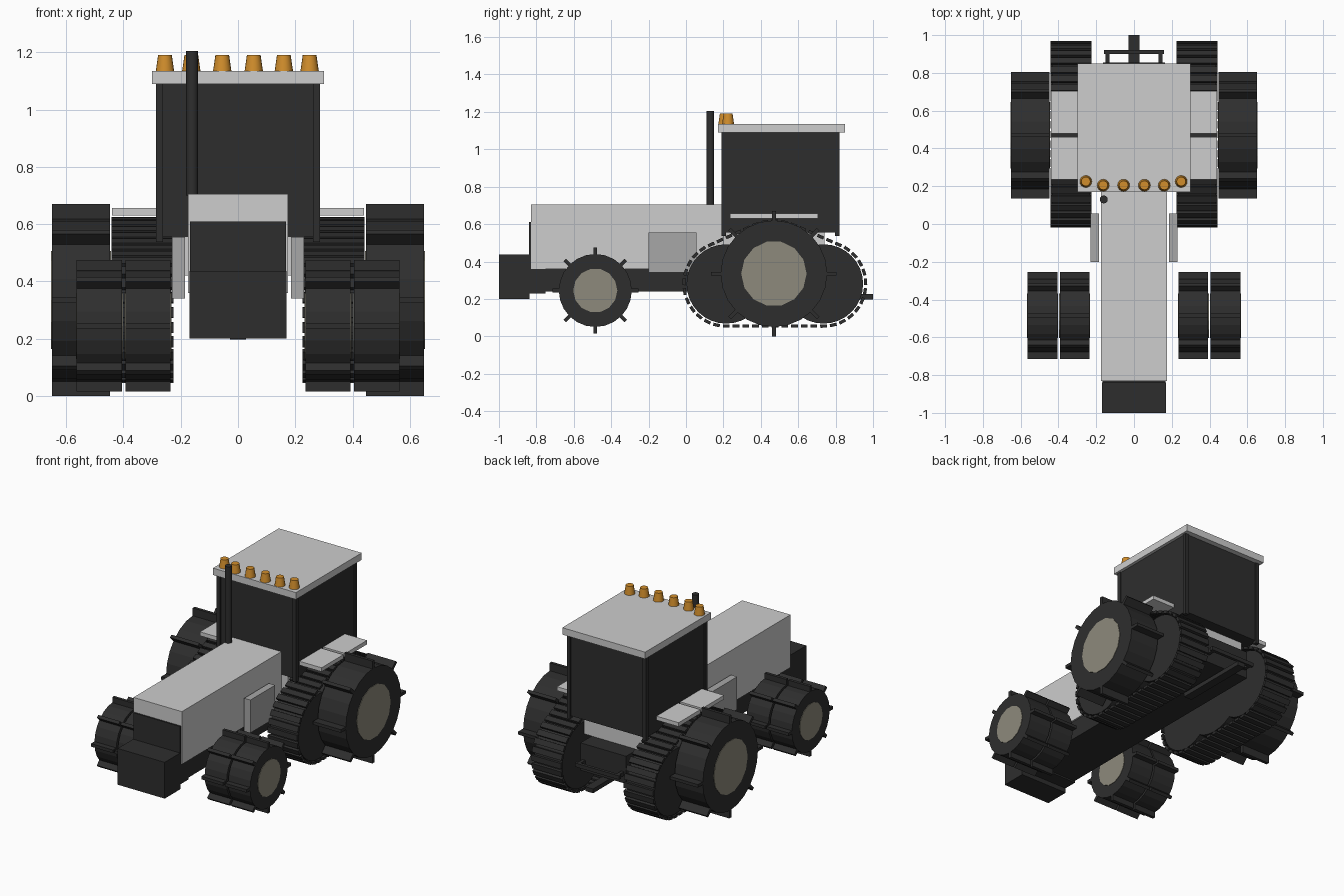
import bpy, bmesh, math
from mathutils import Vector, Matrix, geometry

if "Cube" in bpy.data.objects:
    bpy.data.objects.remove(bpy.data.objects["Cube"])


def material(name, r, g, b):
    m = bpy.data.materials.new(name)
    m.use_nodes = True
    m.diffuse_color = (r, g, b, 1)
    m.node_tree.nodes["Principled BSDF"].inputs["Base Color"].default_value = (r, g, b, 1)
    return m


LIGHT = material("light_grey", 0.61, 0.61, 0.61)
MID = material("mid_grey", 0.39, 0.39, 0.39)
DARK = material("charcoal", 0.027, 0.027, 0.027)
HUB = material("beige_hub", 0.27, 0.255, 0.2)
AMBER = material("amber", 0.64, 0.27, 0.025)


def add_box(bm, x, y, z, mat=Matrix()):
    """Box from three (low, high) ranges."""
    size = Matrix.Diagonal((x[1] - x[0], y[1] - y[0], z[1] - z[0], 1))
    mid = Matrix.Translation((sum(x) / 2, sum(y) / 2, sum(z) / 2))
    bmesh.ops.create_cube(bm, size=1, matrix=mat @ mid @ size)


def add_disc(bm, x, y, z, r, sides):
    """Cylinder lying along x."""
    place = Matrix.Translation((sum(x) / 2, y, z)) @ Matrix.Rotation(math.pi / 2, 4, 'Y')
    bmesh.ops.create_cone(bm, cap_ends=True, segments=sides, radius1=r, radius2=r,
                          depth=x[1] - x[0], matrix=place)


def finish(bm, name, mat, smooth=False):
    me = bpy.data.meshes.new(name)
    bm.to_mesh(me)
    bm.free()
    ob = bpy.data.objects.new(name, me)
    bpy.context.scene.collection.objects.link(ob)
    me.materials.append(mat)
    if smooth:
        bpy.ops.object.select_all(action='DESELECT')
        ob.select_set(True)
        bpy.context.view_layer.objects.active = ob
        bpy.ops.object.shade_smooth_by_angle(angle=math.radians(35))
    return ob


def box(name, mat, x, y, z):
    bm = bmesh.new()
    add_box(bm, x, y, z)
    return finish(bm, name, mat)


def mirror(ob):
    ob.modifiers.new("Mirror", 'MIRROR')
    return ob


def post(name, mat, x, y, z, r1, r2):
    bm = bmesh.new()
    bmesh.ops.create_cone(bm, cap_ends=True, segments=16, radius1=r1, radius2=r2, depth=z[1] - z[0],
                          matrix=Matrix.Translation((x, y, sum(z) / 2)))
    return finish(bm, name, mat, True)


def wheel(name, x, y, z, r, reach, hub):
    """Tyre with eight paddle lugs and a hub showing on both faces."""
    bm = bmesh.new()
    add_disc(bm, x, y, z, r, 24)
    for i in range(8):
        turn = Matrix.Translation((0, y, z)) @ Matrix.Rotation(i * math.pi / 4, 4, 'X')
        add_box(bm, x, (-0.01, 0.01), (r - 0.02, reach), turn)
    mirror(finish(bm, name + "_tyre", DARK))
    bm = bmesh.new()
    add_disc(bm, (x[0] - 0.003, x[1] + 0.003), y, z, hub, 14)
    mirror(finish(bm, name + "_hub", HUB))


# Hood, chassis and nose
box("hood", LIGHT, (-0.175, 0.175), (-0.83, 0.2), (0.36, 0.705))
box("chassis", DARK, (-0.165, 0.165), (-0.75, 0.2), (0.24, 0.37))
box("rear_housing", DARK, (-0.165, 0.165), (0.2, 0.855), (0.24, 0.42))
box("grille", DARK, (-0.168, 0.168), (-0.84, -0.75), (0.23, 0.61))
box("front_weight", DARK, (-0.17, 0.17), (-1, -0.838), (0.2, 0.437))
mirror(box("side_tank", MID, (0.185, 0.23), (-0.2, 0.055), (0.34, 0.555)))

# Cab with corner posts, floor and roof
box("cab_floor", LIGHT, (-0.22, 0.22), (0.2, 0.74), (0.42, 0.557))
box("cab_glass", DARK, (-0.28, 0.28), (0.197, 0.815), (0.555, 1.09))
bm = bmesh.new()
for y in (0.19, 0.797):
    add_box(bm, (0.262, 0.287), (y, y + 0.025), (0.537, 1.09))
mirror(finish(bm, "cab_posts", DARK))
box("roof", LIGHT, (-0.3, 0.3), (0.17, 0.85), (1.09, 1.135))

# Fender plates
for name, y in (("front_fender", (0.235, 0.46)), ("rear_fender", (0.48, 0.705))):
    mirror(box(name, LIGHT, (0.28, 0.44), y, (0.63, 0.656)))

# Beacons and exhaust
for i, x in enumerate((-0.255, -0.163, -0.055, 0.055, 0.16, 0.25)):
    y = 0.225 if i in (0, 5) else 0.205
    post("beacon_%d" % (i + 1), AMBER, x, y, (1.135, 1.19), 0.032, 0.024)
post("exhaust", DARK, -0.16, 0.13, (0.7, 1.205), 0.021, 0.021)

# Dual front wheels and outer rear wheels
wheel("inner_front", (0.235, 0.393), -0.485, 0.245, 0.195, 0.23, 0.118)
wheel("outer_front", (0.405, 0.563), -0.485, 0.245, 0.195, 0.23, 0.118)
wheel("outer_rear", (0.447, 0.65), 0.47, 0.335, 0.285, 0.335, 0.175)

# Inner rear tracks: rollers wrapped by a belt of separate plates
rollers = ((0.215, 0.28, 0.225), (0.47, 0.335, 0.28), (0.735, 0.28, 0.225))
bm = bmesh.new()
rim = []
for y, z, r in rollers:
    add_disc(bm, (0.232, 0.435), y, z, r - 0.013, 32)
    for i in range(96):
        a = i * math.tau / 96
        rim.append(Vector((y + r * math.cos(a), z + r * math.sin(a))))
mirror(finish(bm, "track_rollers", DARK))

loop = [rim[i] for i in geometry.convex_hull_2d(rim)]
edges = list(zip(loop, loop[1:] + loop[:1]))
total = sum((b - a).length for a, b in edges)
count = 48
bm = bmesh.new()
travel, step = 0.0, 0
for a, b in edges:
    length = (b - a).length
    while step < count and step * total / count < travel + length:
        p = a.lerp(b, (step * total / count - travel) / length)
        d = b - a
        place = Matrix.Translation((0, p.x, p.y)) @ Matrix.Rotation(math.atan2(d.y, d.x), 4, 'X')
        add_box(bm, (0.226, 0.441), (-0.018, 0.018), (-0.009, 0.008), place)
        step += 1
    travel += length
mirror(finish(bm, "track_plates", DARK))

# Rear hitch
box("drawbar", DARK, (-0.028, 0.028), (0.5, 1.0), (0.197, 0.225))
box("hitch_bar", DARK, (-0.16, 0.16), (0.9, 0.92), (0.29, 0.315))
mirror(box("hitch_arm", DARK, (0.13, 0.15), (0.84, 0.905), (0.29, 0.315)))
